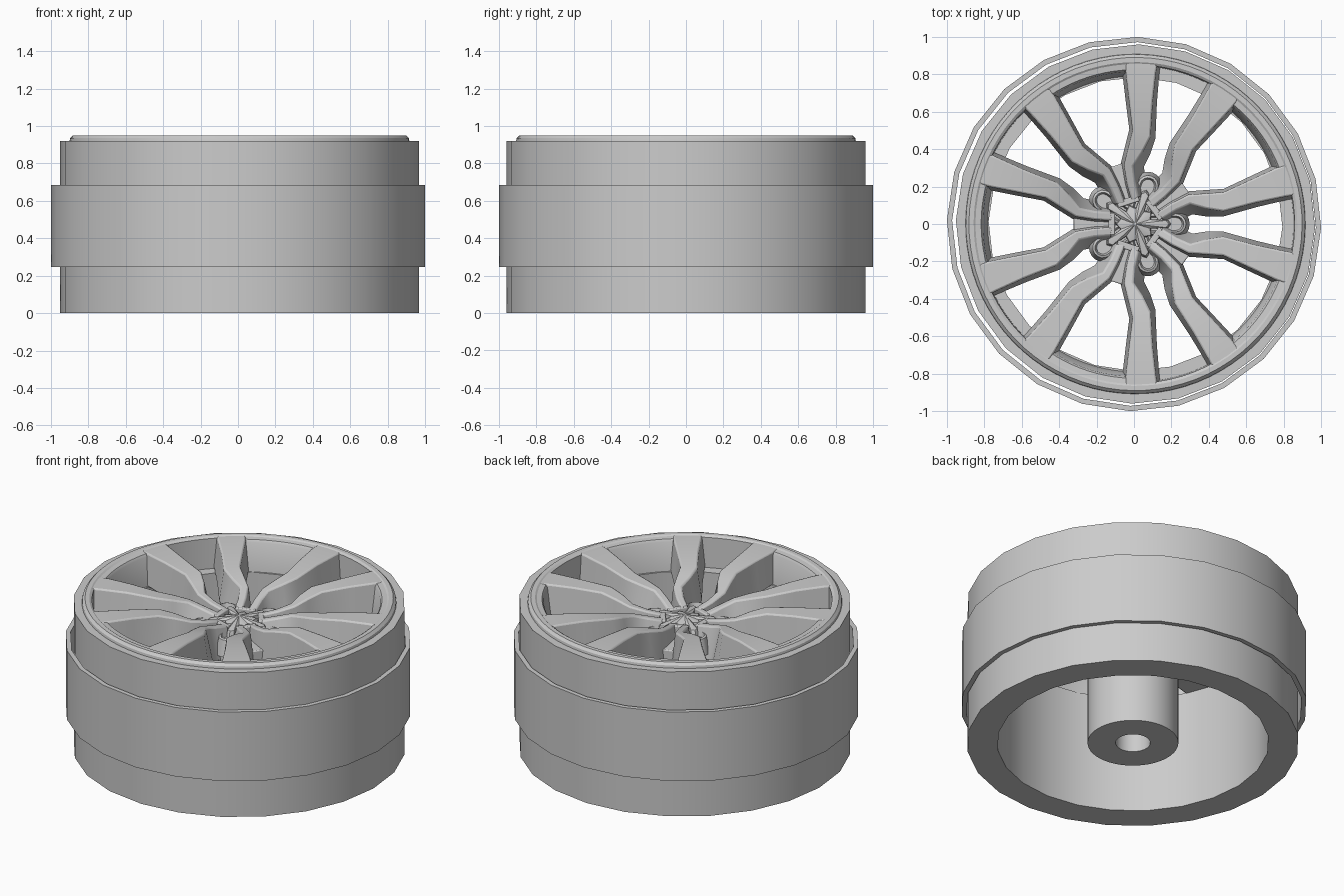
import bpy, bmesh, math
from mathutils import Matrix, Vector

cube = bpy.data.objects.get("Cube")
if cube:
    bpy.data.objects.remove(cube, do_unlink=True)

metal = bpy.data.materials.new("grey_metal")
metal.use_nodes = True
GREY = (0.6, 0.6, 0.6, 1)
metal.diffuse_color = GREY
metal.node_tree.nodes["Principled BSDF"].inputs["Base Color"].default_value = GREY

CENTRE = 0.008      # wheel sits slightly off-centre inside the loose band
FOLD = math.tau / 5


def finish(name, bm, bevel=0, angle=30, offset=CENTRE):
    bmesh.ops.recalc_face_normals(bm, faces=bm.faces)
    mesh = bpy.data.meshes.new(name)
    bm.to_mesh(mesh)
    bm.free()
    mesh.materials.append(metal)
    ob = bpy.data.objects.new(name, mesh)
    ob.location.x = offset
    bpy.context.collection.objects.link(ob)
    bpy.ops.object.select_all(action='DESELECT')
    ob.select_set(True)
    bpy.context.view_layer.objects.active = ob
    bpy.ops.object.shade_smooth_by_angle(angle=math.radians(angle))
    if bevel:
        mod = ob.modifiers.new("soft_edges", 'BEVEL')
        mod.width = bevel
        mod.segments = 2
        mod.angle_limit = math.radians(40)
    return ob


def loft(bm, rings, closed=False):
    """Skin equal-sized point loops; cap the ends unless closed."""
    loops = [[bm.verts.new(p) for p in ring] for ring in rings]
    n = len(loops[0])
    pairs = list(zip(loops, loops[1:]))
    if closed:
        pairs.append((loops[-1], loops[0]))
    for a, b in pairs:
        for i in range(n):
            j = (i + 1) % n
            bm.faces.new((a[i], a[j], b[j], b[i]))
    if not closed:
        bm.faces.new(loops[0])
        bm.faces.new(loops[-1])


def sweep(bm, profile, start, end, steps, closed=False):
    """Turn an (r, z) outline round the axle."""
    count = steps if closed else steps + 1
    rings = []
    for k in range(count):
        a = start + (end - start) * k / steps
        rings.append([(r * math.cos(a), r * math.sin(a), z) for r, z in profile])
    loft(bm, rings, closed)


def lathe(name, profile, sides, offset=CENTRE, turn=-0.02):
    bm = bmesh.new()
    sweep(bm, profile, turn, turn + math.tau, sides, True)
    return finish(name, bm, offset=offset)


def copies(ob, name, first):
    """Repeat a part five times round the axle."""
    ob.rotation_euler.z = first
    ob.name = name + "_1"
    for k in range(1, 5):
        dup = ob.copy()
        dup.name = f"{name}_{k + 1}"
        dup.rotation_euler.z = first + FOLD * k
        bpy.context.collection.objects.link(dup)


# Barrel, loose outer band and raised face ring
lathe("barrel", [(0.96, 0), (0.96, 0.92), (0.88, 0.92), (0.88, 0.75),
                 (0.785, 0.75), (0.785, 0)], 24)
lathe("outer_band", [(1, 0.245), (1, 0.685), (0.972, 0.685), (0.972, 0.245)], 24, 0)
lathe("face_ring", [(0.912, 0.9), (0.905, 0.935), (0.89, 0.95), (0.865, 0.95),
                    (0.85, 0.94), (0.845, 0.75), (0.91, 0.75)], 80)

# Hub tube with axle bore
lathe("hub_tube", [(0.262, 0), (0.262, 0.7), (0.23, 0.75), (0.01, 0.75),
                   (0.01, 0.6), (0.1, 0.6), (0.1, 0)], 48)

# Spokes: inner edge point, outer edge point, top z, bottom z, side flare
stations = [
    ((0.12, 0.018), (0.13, 0.062), 0.83, 0.66, 0.05),
    ((0.22, 0.024), (0.22, 0.068), 0.85, 0.66, 0.06),
    ((0.32, 0.040), (0.30, 0.085), 0.875, 0.67, 0.06),
    ((0.40, 0.090), (0.355, 0.155), 0.90, 0.69, 0.045),
    ((0.48, 0.140), (0.42, 0.220), 0.92, 0.71, 0.03),
    ((0.64, 0.172), (0.59, 0.287), 0.937, 0.73, 0.025),
    ((0.78, 0.200), (0.74, 0.355), 0.945, 0.75, 0.02),
    ((0.86, 0.222), (0.79, 0.380), 0.945, 0.75, 0.02)]
for side, label in ((1, "left_spoke"), (-1, "right_spoke")):
    bm = bmesh.new()
    rings = []
    for inner, outer, top, low, flare in stations:
        a, b = Vector(inner), Vector(outer)
        across = (b - a).normalized()
        c, d = b + across * flare, a - across * min(flare, 0.02)
        rings.append([(p.x, side * p.y, z)
                      for p, z in ((a, top), (b, top), (c, low), (d, low))])
    loft(bm, rings)
    copies(finish(label, bm, 0.009, 40), label, math.pi / 5)

# Bridge and slot floor joining each pair of spokes at the hub
bm = bmesh.new()
for u0, u1, half, low, top in ((0.11, 0.145, 0.06, 0.7, 0.83), (0.13, 0.33, 0.035, 0.67, 0.76)):
    loft(bm, [[(u, -half, low), (u, half, low), (u, half, top), (u, -half, top)]
              for u in (u0, u1)])
copies(finish("spoke_bridge", bm, 0.006), "spoke_bridge", math.pi / 5)

# Sloped rim fillers at the outer end of the windows between paired spokes
bm = bmesh.new()
sweep(bm, [(0.87, 0.945), (0.825, 0.94), (0.815, 0.925), (0.79, 0.75), (0.87, 0.75)],
      -0.27, 0.27, 10)
copies(finish("window_sill", bm), "window_sill", math.pi / 5)


def tab_outline(half, start, reach):
    """Tongue shape pointing along +x with a round tip."""
    pts = [(start, -half)]
    for k in range(9):
        a = -math.pi / 2 + math.pi * k / 8
        pts.append((reach - half + half * math.cos(a), half * math.sin(a)))
    return pts + [(start, half)]


# Lug tabs with a sunken pocket, set between the spoke pairs
bm = bmesh.new()
layers = [(0.075, 0.29, 0.70), (0.055, 0.27, 0.80), (0.043, 0.258, 0.805),
          (0.034, 0.249, 0.775)]
loft(bm, [[(x, y, z) for x, y in tab_outline(half, 0.04, reach)]
          for half, reach, z in layers])
copies(finish("lug_tab", bm, 0, 35), "lug_tab", 0)

# Five-armed centre cap, domed to the middle
outline = []
for k in range(5):
    turn = Matrix.Rotation(FOLD * k, 2)
    for p in ((0.08, -0.024), (0.17, -0.02), (0.185, 0), (0.17, 0.02),
              (0.08, 0.024), (0.085, 0.062)):
        outline.append(turn @ Vector(p))
bm = bmesh.new()
loft(bm, [[(p.x * s, p.y * s, z) for p in outline]
          for s, z in ((1.06, 0.74), (1, 0.81), (0.96, 0.818), (0.05, 0.84))])
finish("centre_cap", bm)
